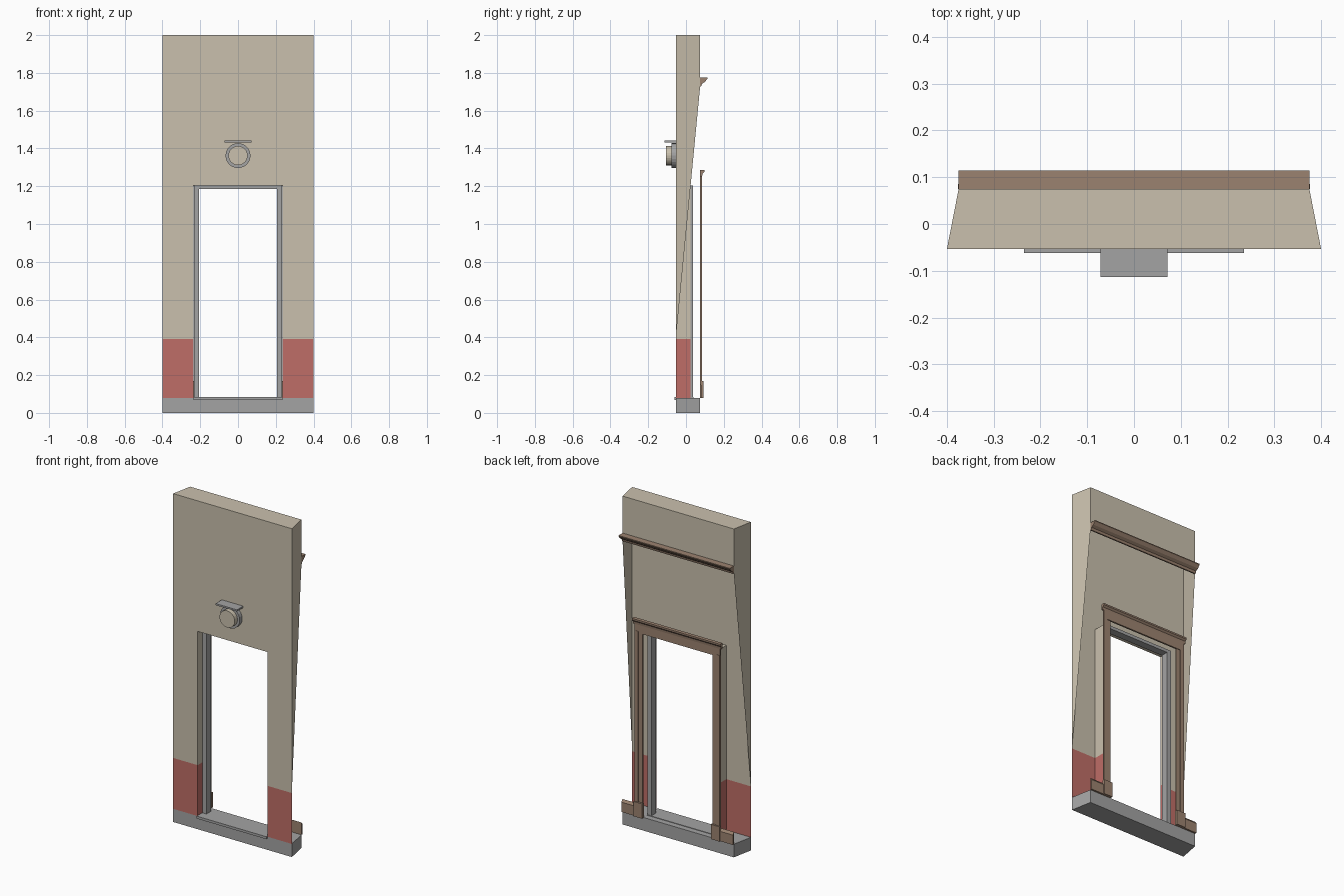
import bpy, bmesh, math

if "Cube" in bpy.data.objects:
    bpy.data.objects.remove(bpy.data.objects["Cube"], do_unlink=True)


def material(name, rgb):
    m = bpy.data.materials.new(name)
    m.use_nodes = True
    m.diffuse_color = (*rgb, 1)
    m.node_tree.nodes["Principled BSDF"].inputs["Base Color"].default_value = (*rgb, 1)
    return m


PLASTER = material("plaster", (0.59, 0.53, 0.42))
RED = material("red_paint", (0.52, 0.155, 0.135))
GREY = material("grey_metal", (0.37, 0.37, 0.37))
WOOD = material("brown_wood", (0.33, 0.225, 0.16))

FRONT, BACK = -0.053, 0.075       # wall depth
HALF_F, HALF_B = 0.4, 0.375       # half width at front and back
DOOR, HEAD = 0.235, 1.205         # doorway half width and top
BASE, BAND = 0.08, 0.39           # plinth top and red band top


def make(name, bm, *mats):
    mesh = bpy.data.meshes.new(name)
    bm.to_mesh(mesh)
    bm.free()
    for m in mats:
        mesh.materials.append(m)
    ob = bpy.data.objects.new(name, mesh)
    bpy.context.collection.objects.link(ob)
    return ob


def face(bm, pts):
    f = bm.faces.new([bm.verts.new(p) for p in pts])
    # Red paint below the dado line
    f.material_index = int(f.calc_center_median().z < BAND)
    return f


def prism(name, a, b, offset, mat):
    """Solid between outline a and the same outline moved by offset."""
    bm = bmesh.new()
    f = bm.faces.new([bm.verts.new(p) for p in a]) if b is None else None
    ext = bmesh.ops.extrude_face_region(bm, geom=[f])
    bmesh.ops.translate(bm, vec=offset, verts=[v for v in ext["geom"] if isinstance(v, bmesh.types.BMVert)])
    bmesh.ops.recalc_face_normals(bm, faces=bm.faces)
    return make(name, bm, mat)


def box(name, x, y, z, mat):
    outline = [(x[0], y[0], z[0]), (x[1], y[0], z[0]), (x[1], y[1], z[0]), (x[0], y[1], z[0])]
    return prism(name, outline, None, (0, 0, z[1] - z[0]), mat)


def moulding(name, half, profile, mat):
    return prism(name, [(-half, y, z) for y, z in profile], None, (2 * half, 0, 0), mat)


def disc(name, radius, y0, y1, z, mat):
    n = 24
    ring = [(radius * math.cos(math.tau * i / n), y0, z + radius * math.sin(math.tau * i / n)) for i in range(n)]
    return prism(name, ring, None, (0, y1 - y0, 0), mat)


# Front skin in bands, leaving the doorway open
bm = bmesh.new()
xs, zs = (-HALF_F, -DOOR, DOOR, HALF_F), (BASE, BAND, HEAD, 2)
for i in range(3):
    for j in range(3):
        if i != 1 or j == 2:
            face(bm, [(x, FRONT, z) for x, z in ((xs[i], zs[j]), (xs[i + 1], zs[j]),
                                                 (xs[i + 1], zs[j + 1]), (xs[i], zs[j + 1]))])
bmesh.ops.remove_doubles(bm, verts=bm.verts, dist=0.0001)
make("front_wall", bm, PLASTER, RED)

# Tapered sides, upper back and top
bm = bmesh.new()
for s in (1, -1):
    face(bm, [(s * HALF_F, FRONT, 0.4), (s * HALF_B, BACK, 1.73),
              (s * HALF_B, BACK, 2), (s * HALF_F, FRONT, 2)][::s])
face(bm, [(HALF_B, BACK, 1.73), (-HALF_B, BACK, 1.73), (-HALF_B, BACK, 2), (HALF_B, BACK, 2)])
face(bm, [(-HALF_F, FRONT, 2), (HALF_F, FRONT, 2), (HALF_B, BACK, 2), (-HALF_B, BACK, 2)])
bmesh.ops.remove_doubles(bm, verts=bm.verts, dist=0.0001)
make("upper_wall", bm, PLASTER, RED)

# Doorway reveal
bm = bmesh.new()
deep = 0.025
for s in (1, -1):
    for lo, hi in ((BASE, BAND), (BAND, HEAD)):
        face(bm, [(s * DOOR, FRONT, lo), (s * DOOR, FRONT, hi), (s * DOOR, deep, hi), (s * DOOR, deep, lo)][::s])
face(bm, [(-DOOR, FRONT, HEAD), (-DOOR, deep, HEAD), (DOOR, deep, HEAD), (DOOR, FRONT, HEAD)])
make("door_reveal", bm, PLASTER, RED)

# Plinth and threshold
prism("plinth", [(-HALF_F, FRONT, 0), (HALF_F, FRONT, 0), (HALF_B, BACK, 0), (-HALF_B, BACK, 0)],
      None, (0, 0, BASE), GREY)
box("threshold", (-DOOR, DOOR), (-0.062, 0.04), (0.068, 0.083), GREY)

# Door frame, rear casing and skirting on both sides
for s, side in ((1, "left"), (-1, "right")):
    def span(a, b):
        return sorted((s * a, s * b))
    box(side + "_jamb", span(0.207, 0.234), (-0.008, 0.037), (BASE, HEAD - 0.001), GREY)
    box(side + "_casing", span(0.235, 0.287), (0.075, 0.081), (BASE, 1.21), WOOD)
    box(side + "_casing_bead", span(0.262, 0.287), (0.081, 0.086), (BASE, 1.21), WOOD)
    box(side + "_casing_block", span(0.232, 0.29), (0.075, 0.093), (BASE, 0.17), WOOD)
    box(side + "_skirting", span(0.29, 0.376), (0.075, 0.086), (BASE, 0.14), WOOD)
    prism(side + "_skirting_cap", [(s * 0.29, y, z) for y, z in ((0.075, 0.14), (0.086, 0.14), (0.075, 0.155))],
          None, (s * 0.086, 0, 0), WOOD)
box("frame_head", (-0.207, 0.207), (-0.008, 0.037), (1.185, HEAD - 0.001), GREY)
box("casing_head", (-0.287, 0.287), (0.075, 0.085), (1.2, 1.262), WOOD)
moulding("casing_crown", 0.297, [(0.075, 1.25), (0.085, 1.25), (0.087, 1.265), (0.097, 1.275),
                                 (0.097, 1.285), (0.075, 1.285)], WOOD)

# Cornice on the rear
moulding("cornice", HALF_B, [(0.072, 1.728), (0.08, 1.728), (0.084, 1.742), (0.1, 1.752),
                             (0.114, 1.77), (0.114, 1.775), (0.072, 1.775)], WOOD)

# Round wall lamp with a flat hood
disc("lamp_rim", 0.066, FRONT - 0.0005, -0.078, 1.362, GREY)
disc("lamp_lens", 0.051, -0.078, -0.105, 1.362, PLASTER)
box("lamp_hood", (-0.072, 0.072), (-0.113, FRONT), (1.431, 1.441), GREY)
